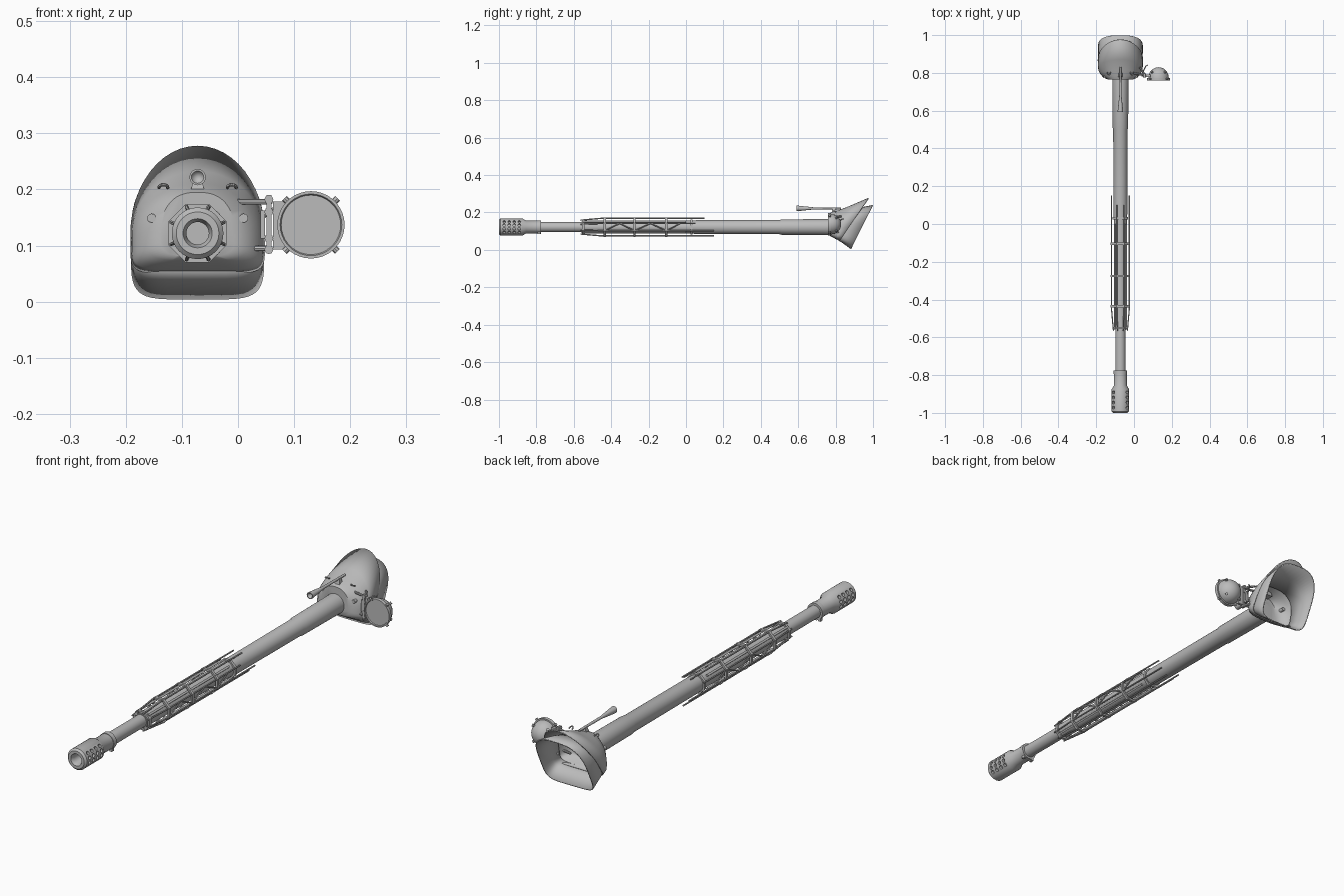
import bpy, bmesh, math
from mathutils import Vector, Matrix

if "Cube" in bpy.data.objects:
    bpy.data.objects.remove(bpy.data.objects["Cube"])

CX, CZ = -0.072, 0.122          # gun axis
grey = bpy.data.materials.new("steel grey")
grey.diffuse_color = (0.5, 0.5, 0.5, 1)
grey.use_nodes = True
grey.node_tree.nodes["Principled BSDF"].inputs["Base Color"].default_value = grey.diffuse_color


def finish(name, bm):
    bmesh.ops.recalc_face_normals(bm, faces=bm.faces)
    me = bpy.data.meshes.new(name)
    bm.to_mesh(me)
    bm.free()
    me.materials.append(grey)
    ob = bpy.data.objects.new(name, me)
    bpy.context.collection.objects.link(ob)
    return ob


def rod(bm, a, b, r1, r2=None, n=10):
    """Cylinder or cone between two points."""
    a, b = Vector(a), Vector(b)
    d = b - a
    m = Matrix.Translation((a + b) / 2) @ d.to_track_quat('Z', 'Y').to_matrix().to_4x4()
    bmesh.ops.create_cone(bm, cap_ends=True, segments=n, radius1=r1,
                          radius2=r1 if r2 is None else r2, depth=d.length, matrix=m)


def box(bm, c, s):
    bmesh.ops.create_cube(bm, size=1, matrix=Matrix.Translation(c) @ Matrix.Diagonal((*s, 1)))


def lathe(bm, profile, n=32, cx=CX, cz=CZ, closed=False, turn=0.0):
    """Revolve (y, radius) points about an axis parallel to y."""
    rings = []
    for y, r in profile:
        if r < 1e-6:
            rings.append([bm.verts.new((cx, y, cz))])
        else:
            rings.append([bm.verts.new((cx + r * math.cos(turn + math.tau * i / n), y,
                                        cz + r * math.sin(turn + math.tau * i / n))) for i in range(n)])
    pairs = list(zip(rings, rings[1:])) + ([(rings[-1], rings[0])] if closed else [])
    for A, B in pairs:
        for i in range(n):
            j = (i + 1) % n
            q = [A[i % len(A)], A[j % len(A)], B[j % len(B)], B[i % len(B)]]
            bm.faces.new(list(dict.fromkeys(q)))


def polar(r, a, y):
    return (CX + r * math.cos(a), y, CZ + r * math.sin(a))


# barrel, stepped thicker toward the shield
bm = bmesh.new()
lathe(bm, [(-0.82, 0), (-0.82, 0.027), (-0.56, 0.027), (-0.56, 0.031), (0.02, 0.034), (0.06, 0.037),
           (0.5, 0.038), (0.51, 0.041), (0.77, 0.043), (0.77, 0)])
finish("barrel", bm)

# muzzle brake with bored rows of side vents
bm = bmesh.new()
lathe(bm, [(-0.82, 0.02), (-0.985, 0.02), (-1.0, 0.026), (-1.0, 0.038), (-0.992, 0.046), (-0.875, 0.046),
           (-0.855, 0.034), (-0.78, 0.034), (-0.78, 0.02)], closed=True)
brake = finish("muzzle_brake", bm)
bm = bmesh.new()
for side in (0, math.pi):
    for k in (-1.5, -0.5, 0.5, 1.5):
        for y in (-0.972, -0.945, -0.918, -0.891):
            a = side + math.radians(26) * k
            rod(bm, polar(0.034, a, y), polar(0.06, a, y), 0.0078, n=12)
cutter = finish("vent_cutter", bm)
cutter.hide_render = True
mod = brake.modifiers.new("vents", 'BOOLEAN')
mod.operation, mod.object, mod.solver = 'DIFFERENCE', cutter, 'EXACT'
dg = bpy.context.evaluated_depsgraph_get()
cut_mesh = bpy.data.meshes.new_from_object(brake.evaluated_get(dg))
brake.modifiers.clear()
brake.data = cut_mesh
bpy.data.objects.remove(cutter)

# muzzle collar with small lugs
bm = bmesh.new()
lathe(bm, [(-0.795, 0.026), (-0.795, 0.036), (-0.775, 0.036), (-0.775, 0.026)], closed=True)
for s in (-1, 1):
    box(bm, (CX + s * 0.02, -0.785, CZ - 0.032), (0.01, 0.016, 0.012))
finish("muzzle_collar", bm)

# octagonal clamps round the barrel
bm = bmesh.new()
for y, r in ((-0.55, 0.043), (-0.435, 0.056), (-0.275, 0.056), (-0.105, 0.056), (0.03, 0.044)):
    lathe(bm, [(y - 0.006, r - 0.009), (y - 0.006, r), (y + 0.006, r), (y + 0.006, r - 0.009)],
          n=8, closed=True, turn=math.pi / 8)
    for k in range(4):
        a = math.pi / 4 + k * math.pi / 2
        rod(bm, polar(0.026, a, y), polar(r - 0.004, a, y), 0.004, n=6)
finish("cage_clamps", bm)

# long cage rods, bent inward near the front
bm = bmesh.new()
for k in range(8):
    a = math.pi / 8 + k * math.pi / 4
    back = (0.05, 0.1, 0.1, 0.05, 0.15, 0.15, 0.15, 0.15)[k]
    rod(bm, polar(0.04, a, -0.565), polar(0.051, a, -0.45), 0.0035, n=6)
    rod(bm, polar(0.051, a, -0.45), polar(0.051, a, back), 0.0035, n=6)
finish("cage_rods", bm)

# zigzag braces and flat strips of the cage
bm = bmesh.new()
stops = (-0.435, -0.355, -0.275, -0.19, -0.105, -0.03)
for side in (0, math.pi):
    for i in range(len(stops) - 1):
        s = 1 if i % 2 else -1
        rod(bm, polar(0.05, side + s * math.pi / 8, stops[i]),
            polar(0.05, side - s * math.pi / 8, stops[i + 1]), 0.003, n=6)
for k in range(4):
    rod(bm, polar(0.04, math.pi / 4 * (2 * k + 1), -0.55), polar(0.04, math.pi / 4 * (2 * k + 1), 0.0), 0.006, n=4)
finish("cage_braces", bm)


def egg(hw, yb, zb, yt, zt, zc, up, low, n=48):
    """Slanted egg-shaped ring with rounded-box lower half."""
    pts = []
    for i in range(n):
        c, s = math.cos(math.tau * i / n), math.sin(math.tau * i / n)
        p = up if s >= 0 else low
        x = CX + hw * math.copysign(abs(c) ** p, c)
        z = zc + (zt - zc if s >= 0 else zc - zb) * math.copysign(abs(s) ** p, s)
        pts.append((x, yb + (yt - yb) * (z - zb) / (zt - zb), z))
    return pts


def shell(name, sections, cap, thick):
    bm = bmesh.new()
    rings = [[bm.verts.new(p) for p in egg(*s)] for s in sections]
    for A, B in zip(rings, rings[1:]):
        for i in range(len(A)):
            j = (i + 1) % len(A)
            bm.faces.new((A[i], A[j], B[j], B[i]))
    if cap:
        bm.faces.new(rings[0])
    ob = finish(name, bm)
    # consistent outward direction before thickening inward
    f = ob.data.polygons[12]
    if f.normal.dot(f.center - Vector((CX, 0.85, CZ))) < 0:
        ob.data.flip_normals()
    m = ob.modifiers.new("thickness", 'SOLIDIFY')
    m.thickness, m.offset = thick, -1
    return ob


# shield hood and the open-backed scoop beneath it
shell("shield_hood", [(0.066, 0.765, 0.08, 0.765, 0.195, 0.115, 0.8, 0.6),
                      (0.090, 0.772, 0.073, 0.785, 0.204, 0.115, 0.9, 0.5),
                      (0.108, 0.790, 0.064, 0.815, 0.212, 0.118, 1.0, 0.4),
                      (0.117, 0.802, 0.057, 0.870, 0.233, 0.120, 1.0, 0.35),
                      (0.120, 0.822, 0.050, 0.975, 0.278, 0.120, 1.0, 0.3)], True, 0.005)
shell("shield_scoop", [(0.108, 0.808, 0.055, 0.840, 0.205, 0.118, 0.85, 0.38),
                       (0.117, 0.835, 0.038, 0.910, 0.222, 0.115, 0.75, 0.38),
                       (0.119, 0.882, 0.004, 0.998, 0.240, 0.110, 0.7, 0.38)], False, 0.005)

# sighting horn and its wedge support above the barrel
bm = bmesh.new()
lathe(bm, [(0.61, 0), (0.592, 0.011), (0.592, 0.0145), (0.60, 0.0145), (0.68, 0.006), (0.83, 0.005), (0.83, 0)],
      n=20, cz=0.222)
bmesh.ops.create_cone(bm, cap_ends=True, segments=4, radius1=0.022, radius2=0.009, depth=0.04,
                      matrix=Matrix.Translation((CX, 0.79, 0.203)) @ Matrix.Rotation(math.pi / 4, 4, 'Z'))
finish("sight_horn", bm)

# shield bolts and lifting hooks, mirrored
bm = bmesh.new()
for s in (-1, 1):
    rod(bm, (CX + s * 0.082, 0.772, 0.149), (CX + s * 0.082, 0.80, 0.149), 0.008, n=12)
    prev = None
    for i in range(6):
        t = math.pi * i / 5
        p = (CX + s * 0.061 + 0.008 * math.cos(t), 0.803 - 0.014 * math.sin(t), 0.203 + 0.006 * math.sin(t))
        if prev:
            rod(bm, prev, p, 0.003, n=6)
        prev = p
finish("shield_bolts_and_hooks", bm)

# searchlight: domed back, raised rim, recessed flat lens
LX, LZ = 0.13, 0.137
bm = bmesh.new()
dome = [(0.774 + 0.056 * math.sin(t * math.pi / 16), 0.054 * math.cos(t * math.pi / 16)) for t in range(8)]
lathe(bm, [(0.763, 0), (0.763, 0.053), (0.759, 0.055), (0.759, 0.060), (0.774, 0.060)] + dome + [(0.83, 0)],
      n=36, cx=LX, cz=LZ)
finish("searchlight", bm)
bm = bmesh.new()
for k in range(4):
    a = math.pi / 4 + k * math.pi / 2
    u = Vector((math.cos(a), 0, math.sin(a)))
    c = Vector((LX, 0.768, LZ))
    rod(bm, c + u * 0.056, c + u * 0.067, 0.006, n=8)
    rod(bm, Vector((LX, 0.8, LZ)) + u * 0.043, Vector((LX, 0.808, LZ)) + u * 0.052, 0.006, n=8)
finish("searchlight_lugs", bm)

# searchlight bracket
bm = bmesh.new()
box(bm, (0.075, 0.785, 0.136), (0.026, 0.012, 0.085))
box(bm, (0.055, 0.785, 0.138), (0.009, 0.016, 0.105))
for z in (0.093, 0.113, 0.160, 0.182):
    rod(bm, (0.055, 0.776, z), (0.055, 0.796, z), 0.008, n=8)
for z in (0.095, 0.178):
    rod(bm, (-0.01, 0.80, z), (0.058, 0.787, z), 0.005, n=8)
    rod(bm, (0.03, 0.83, z), (0.058, 0.79, z), 0.005, n=8)
box(bm, (0.044, 0.79, 0.138), (0.008, 0.02, 0.05))
rod(bm, (0.045, 0.80, 0.15), (0.062, 0.835, 0.165), 0.003, n=6)
rod(bm, (0.062, 0.835, 0.165), (0.074, 0.842, 0.165), 0.003, n=6)
finish("searchlight_bracket", bm)

# smooth round surfaces, keep hard edges
for ob in bpy.context.collection.objects:
    ob.select_set(True)
    bpy.context.view_layer.objects.active = ob
bpy.ops.object.shade_smooth_by_angle(angle=math.radians(35))
